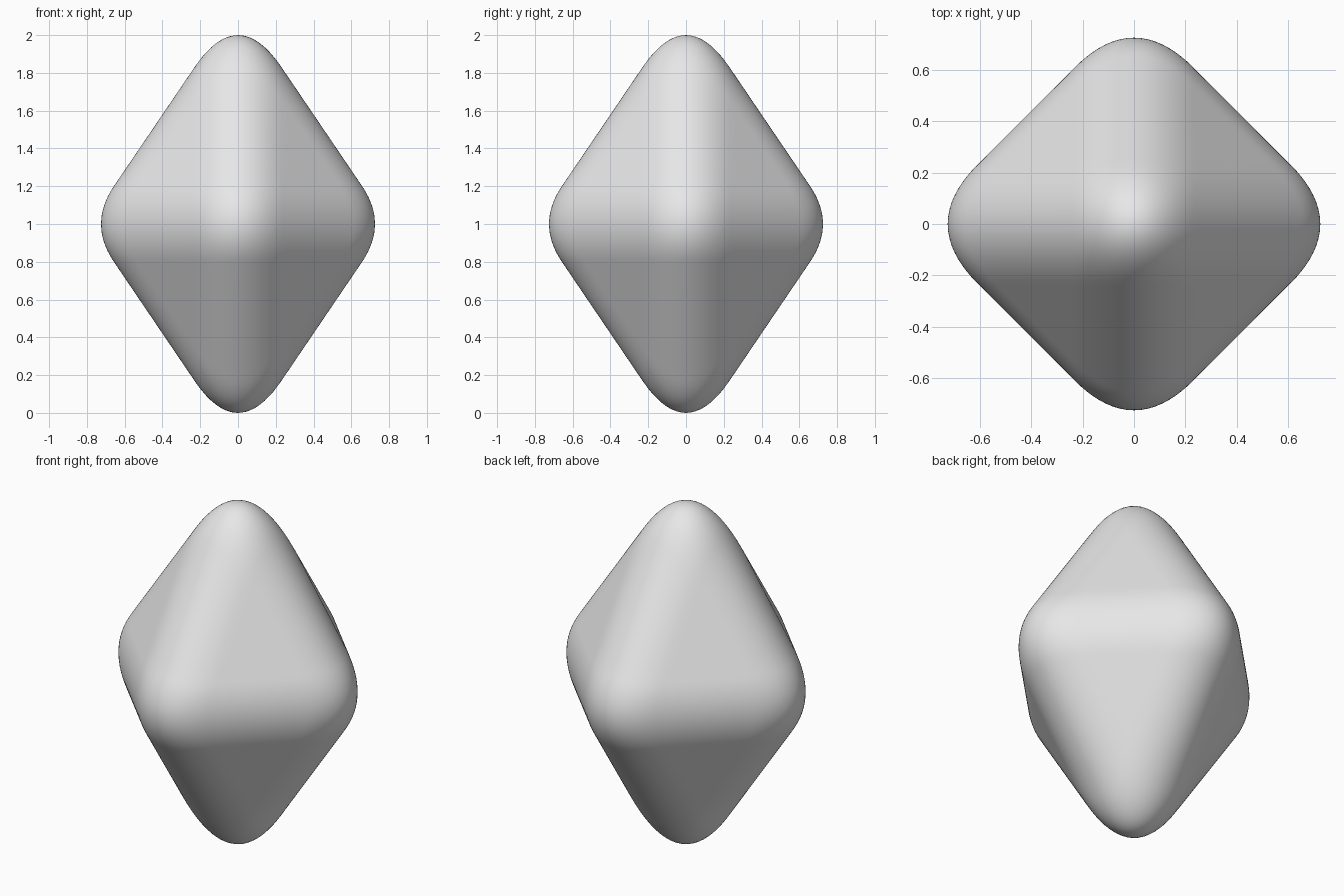
import bpy
import bmesh
from mathutils import Vector

SLOPE = 1.475                        # height of the gem relative to its width
WAIST = 0.908                        # sharp half width before rounding
ROUNDING = Vector((0.23, 0.23, 0.2))  # half width of the soft band on each ridge

cube = bpy.data.objects.get("Cube")
if cube:
    bpy.data.objects.remove(cube, do_unlink=True)

# Plain grey material
grey = bpy.data.materials.new("light grey")
grey.use_nodes = True
colour = (0.8, 0.8, 0.8, 1.0)
grey.diffuse_color = colour
grey.node_tree.nodes["Principled BSDF"].inputs["Base Color"].default_value = colour


def soft_abs(value, band):
    """Absolute value with its crease replaced by a parabola."""
    value = abs(value)
    return value if value > band else (value * value / band + band) / 2


def gem_width(p):
    """Equals WAIST on the surface of the rounded eight-sided gem."""
    x, y, z = (soft_abs(c, band) for c, band in zip(p, ROUNDING))
    return x + y + z / SLOPE


def surface_point(direction):
    """Find the surface along a ray from the centre by halving."""
    near, far = 0.0, 2.0
    for _ in range(30):
        middle = (near + far) / 2
        if gem_width(direction * middle) < WAIST:
            near = middle
        else:
            far = middle
    return direction * near


# Even ball of points, pushed onto the gem and stood on the ground
bm = bmesh.new()
bmesh.ops.create_icosphere(bm, subdivisions=6, radius=1)
for v in bm.verts:
    v.co = surface_point(v.co.normalized()) + Vector((0, 0, 1))
for f in bm.faces:
    f.smooth = True

mesh = bpy.data.meshes.new("rounded_gem")
bm.to_mesh(mesh)
bm.free()
mesh.materials.append(grey)
gem = bpy.data.objects.new("rounded_gem", mesh)
bpy.context.collection.objects.link(gem)
